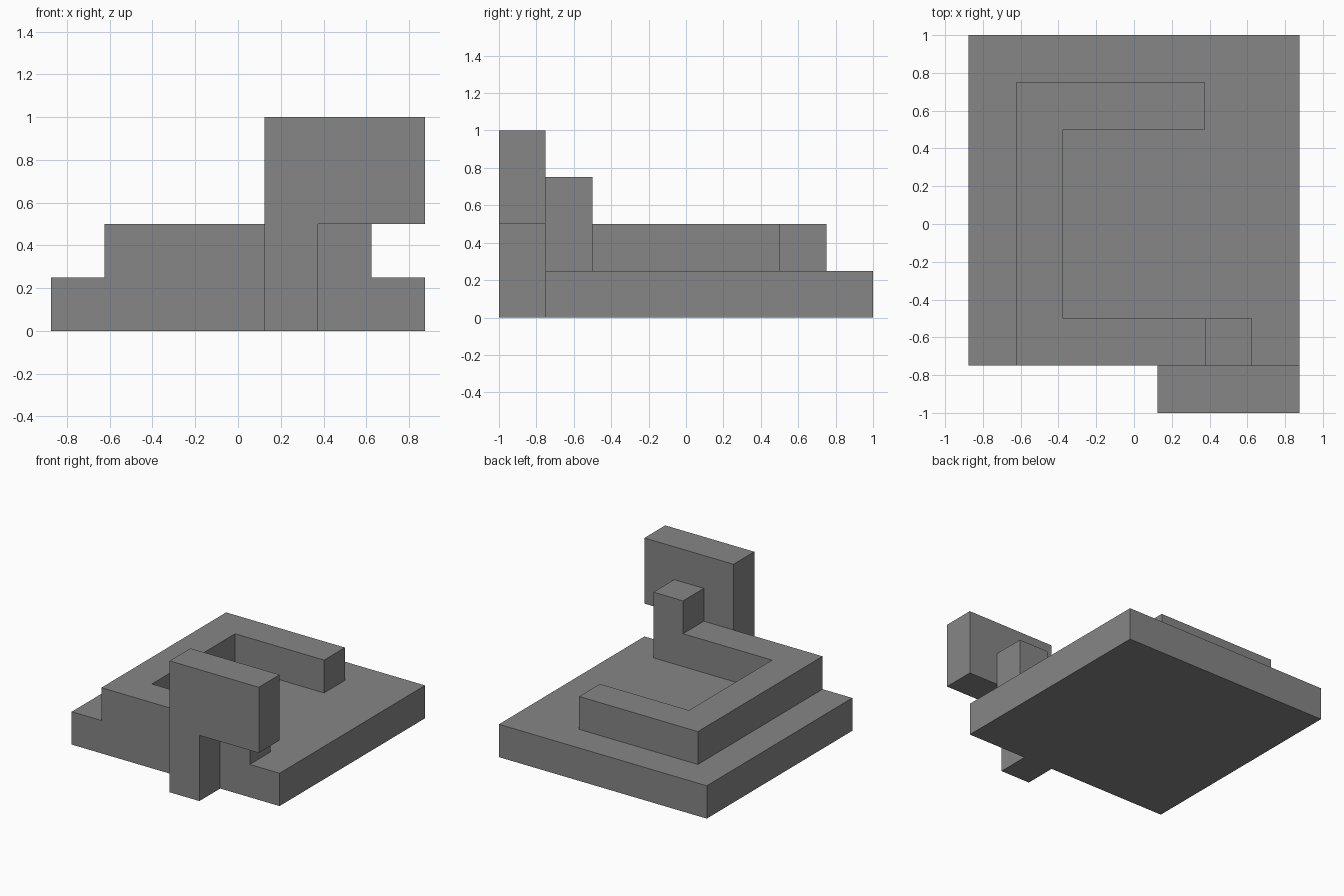
import bpy
import bmesh
from mathutils import Vector

cube = bpy.data.objects.get("Cube")
if cube:
    bpy.data.objects.remove(cube, do_unlink=True)

grey = bpy.data.materials.new("mid grey")
grey.use_nodes = True
colour = (0.24, 0.24, 0.24, 1)
grey.diffuse_color = colour
grey.node_tree.nodes["Principled BSDF"].inputs["Base Color"].default_value = colour

U = 0.25  # one block unit


def extrude_outline(name, outline, start, depth, axis="z"):
    """Extrude an outline in block units: xy along z, or xz along y."""
    def place(a, b):
        return Vector((a, b, start) if axis == "z" else (a, start, b)) * U

    bm = bmesh.new()
    face = bm.faces.new([bm.verts.new(place(a, b)) for a, b in outline])
    moved = bmesh.ops.extrude_face_region(bm, geom=[face])["geom"]
    shift = Vector((0, 0, depth) if axis == "z" else (0, depth, 0)) * U
    bmesh.ops.translate(bm, vec=shift,
                        verts=[v for v in moved if isinstance(v, bmesh.types.BMVert)])
    bmesh.ops.recalc_face_normals(bm, faces=bm.faces)
    mesh = bpy.data.meshes.new(name)
    bm.to_mesh(mesh)
    bm.free()
    mesh.materials.append(grey)
    obj = bpy.data.objects.new(name, mesh)
    bpy.context.collection.objects.link(obj)
    return obj


def rectangle(x0, x1, y0, y1):
    return [(x0, y0), (x1, y0), (x1, y1), (x0, y1)]


# Slab at the bottom
extrude_outline("base_slab", rectangle(-3.5, 3.5, -3, 4), 0, 1)

# Low wall, open on the left side
wall = [(-2.5, -3), (2.5, -3), (2.5, -2), (-1.5, -2),
        (-1.5, 2), (1.5, 2), (1.5, 3), (-2.5, 3)]
extrude_outline("u_shaped_wall", wall, 1, 1)

# Raised block on the end of the front wall
extrude_outline("wall_end_block", rectangle(1.5, 2.5, -3, -2), 2, 1)

# Upright panel with a single leg, fixed to the front
panel = [(0.5, 0), (1.5, 0), (1.5, 2), (3.5, 2), (3.5, 4), (0.5, 4)]
extrude_outline("front_panel", panel, -4, 1, axis="y")
